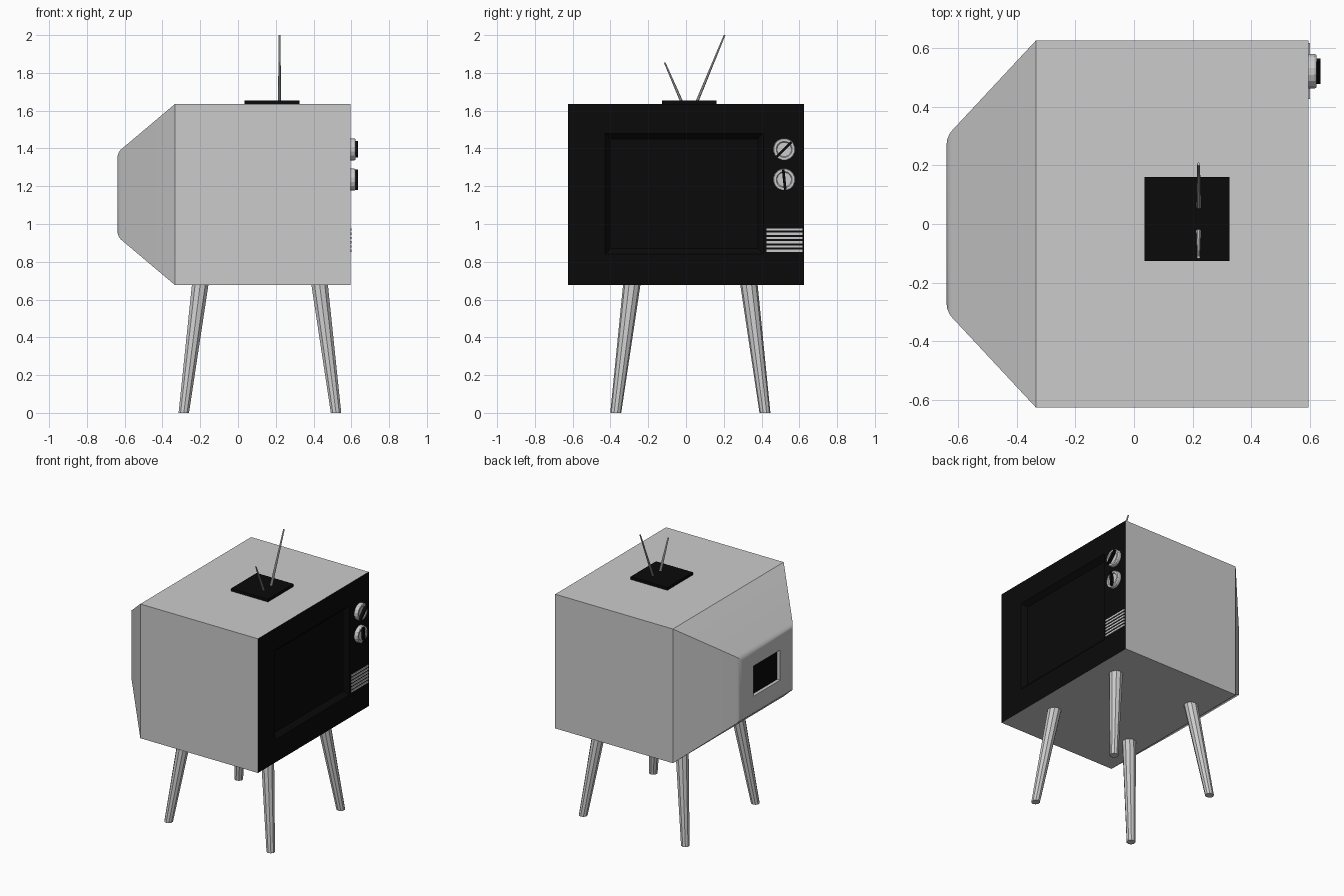
import bpy, bmesh, math
from mathutils import Vector

if "Cube" in bpy.data.objects:
    bpy.data.objects.remove(bpy.data.objects["Cube"])

black = bpy.data.materials.new("black")
black.diffuse_color = (0.003, 0.003, 0.003, 1)
black.use_nodes = True
black.node_tree.nodes["Principled BSDF"].inputs["Base Color"].default_value = black.diffuse_color
grey = bpy.data.materials.new("grey")
grey.diffuse_color = (0.8, 0.8, 0.8, 1)
grey.use_nodes = True
grey.node_tree.nodes["Principled BSDF"].inputs["Base Color"].default_value = grey.diffuse_color


def finish(name, bm, mats=()):
    bmesh.ops.recalc_face_normals(bm, faces=bm.faces)
    me = bpy.data.meshes.new(name)
    bm.to_mesh(me)
    bm.free()
    for m in mats:
        me.materials.append(m)
    ob = bpy.data.objects.new(name, me)
    bpy.context.collection.objects.link(ob)
    return ob


def loft(rings):
    """Skin a list of equal-length point rings and cap both ends."""
    bm = bmesh.new()
    vs = [[bm.verts.new(p) for p in r] for r in rings]
    n = len(vs[0])
    bands = [[bm.faces.new(vs[0])]]
    for a, b in zip(vs, vs[1:]):
        bands.append([bm.faces.new((a[i], a[(i + 1) % n], b[(i + 1) % n], b[i])) for i in range(n)])
    bands.append([bm.faces.new(vs[-1])])
    return bm, vs, bands


def rect(x, y0, y1, z0, z1):
    return [(x, y0, z0), (x, y1, z0), (x, y1, z1), (x, y0, z1)]


def circle(c, r, n, axis="z"):
    pts = []
    for i in range(n):
        a = 2 * math.pi * (i + 0.5) / n
        u, v = r * math.cos(a), r * math.sin(a)
        pts.append(Vector(c) + Vector((u, v, 0) if axis == "z" else (0, u, v)))
    return pts


def rod(name, top, bottom, r_top, r_bottom, sides):
    bm, _, _ = loft([circle(bottom, r_bottom, sides), circle(top, r_top, sides)])
    return finish(name, bm)


def box(name, size, loc, mat=None, turn=0):
    bm = bmesh.new()
    bmesh.ops.create_cube(bm, size=1)
    bmesh.ops.scale(bm, vec=size, verts=bm.verts)
    ob = finish(name, bm, [mat] if mat else [])
    ob.location = loc
    ob.rotation_euler.x = turn
    return ob


# Cabinet: rear socket recess, tapered back, box, black front with sunken screen
bm, vs, bands = loft([
    rect(-0.615, -0.15, 0.15, 1.055, 1.27),
    rect(-0.638, -0.15, 0.15, 1.055, 1.27),
    rect(-0.638, -0.30, 0.30, 0.934, 1.378),
    rect(-0.334, -0.625, 0.625, 0.677, 1.635),
    rect(0.595, -0.625, 0.625, 0.677, 1.635),
    rect(0.595, -0.43, 0.41, 0.84, 1.48),
    rect(0.565, -0.40, 0.38, 0.87, 1.45),
])
for k in (0, 5, 6, 7):
    for f in bands[k]:
        f.material_index = 1
ring = vs[2]
edges = [bm.edges.get((ring[i], ring[(i + 1) % 4])) for i in range(4)]
bmesh.ops.bevel(bm, geom=edges, offset=0.025, segments=3, profile=0.5, affect='EDGES')
cabinet = finish("cabinet", bm, [grey, black])
bpy.context.view_layer.objects.active = cabinet
cabinet.select_set(True)
bpy.ops.object.shade_smooth_by_angle(angle=math.radians(25))

# Splayed tapered legs
for sx, xn in ((-1, "back"), (1, "front")):
    for sy, yn in ((-1, "left"), (1, "right")):
        rod(f"{xn}_{yn}_leg",
            (0.116 + sx * 0.316, 0.023 + sy * 0.31, 0.68),
            (0.116 + sx * 0.403, 0.023 + sy * 0.395, 0), 0.046, 0.029, 10)

# Dials with raised black grips
for name, z, turn in (("upper_dial", 1.395, -45), ("lower_dial", 1.235, 6)):
    prof = ((0.59, 0.06), (0.615, 0.06), (0.622, 0.056), (0.622, 0.043), (0.616, 0.038))
    bm, _, _ = loft([circle((x, 0.52, z), r, 16, "x") for x, r in prof])
    finish(name, bm)
    box(name + "_grip", (0.022, 0.014, 0.108), (0.625, 0.52, z), black, math.radians(turn))

# Speaker grille slats
for i in range(6):
    box(f"speaker_slat_{i + 1}", (0.01, 0.19, 0.012), (0.595, 0.521, 0.858 + i * 0.0225))

# Antenna
box("antenna_base", (0.29, 0.287, 0.022), (0.18, 0.017, 1.644), black)
rod("long_antenna", (0.22, 0.204, 2.0), (0.22, 0.059, 1.65), 0.005, 0.009, 8)
rod("short_antenna", (0.22, -0.113, 1.855), (0.22, -0.024, 1.65), 0.005, 0.009, 8)
